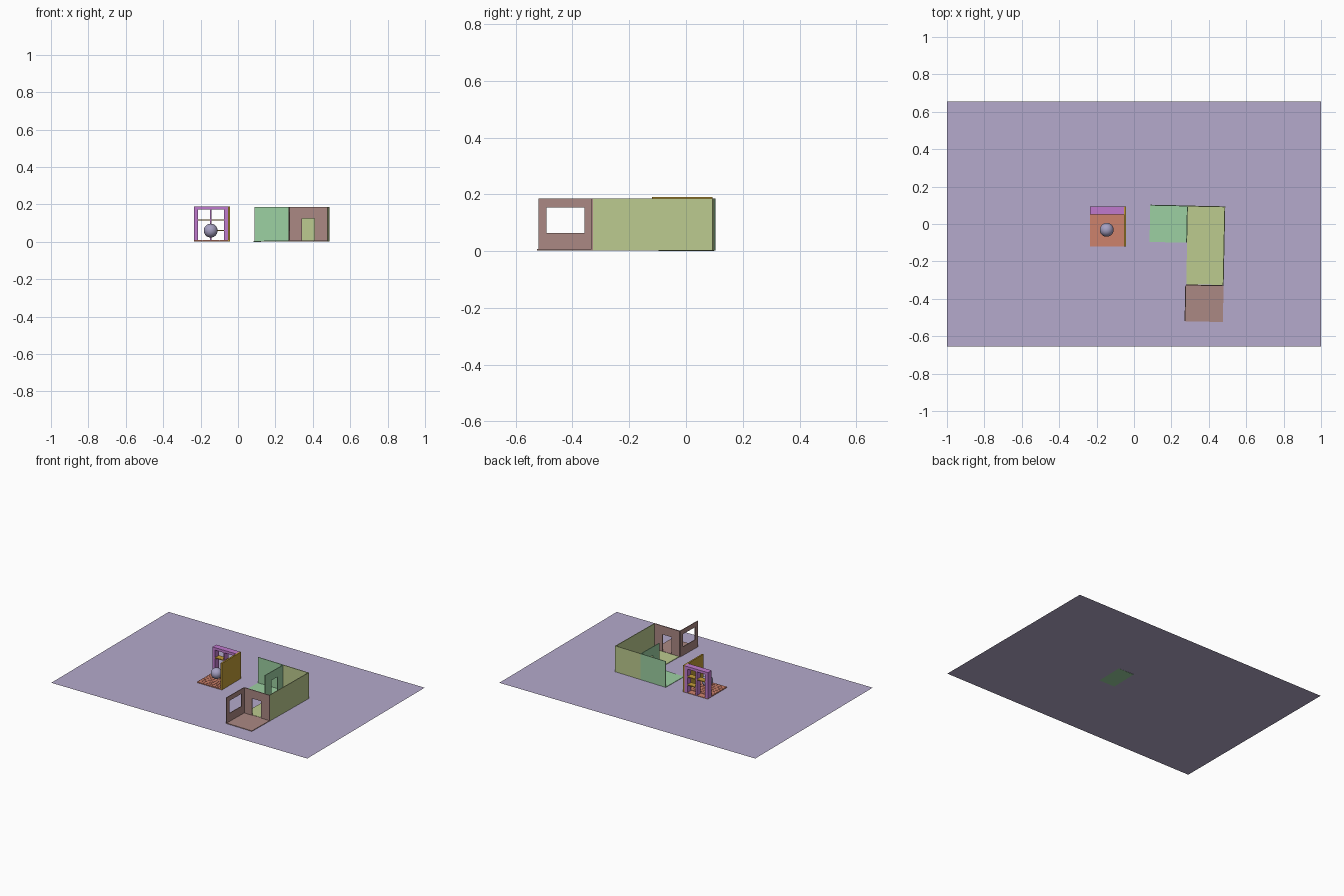
import bpy, bmesh, math
from mathutils import Matrix, Vector

if "Cube" in bpy.data.objects:
    bpy.data.objects.remove(bpy.data.objects["Cube"])


def material(name, r, g, b):
    m = bpy.data.materials.new(name)
    lin = [((c / 255 + 0.055) / 1.055) ** 2.4 for c in (r, g, b)]
    m.diffuse_color = (*lin, 1)
    m.use_nodes = True
    m.node_tree.nodes["Principled BSDF"].inputs["Base Color"].default_value = m.diffuse_color
    return m


LILAC = material("lilac ground", 181, 170, 204)
GREEN = material("soft green", 156, 208, 162)
OLIVE = material("yellow green", 188, 203, 143)
MAUVE = material("dusty mauve", 171, 136, 131)
ORANGE = material("terracotta", 206, 130, 108)
PURPLE = material("orchid purple", 192, 122, 206)
GOLD = material("gold", 194, 156, 56)
BALL = material("grey violet", 165, 160, 194)

# the right-hand rooms are turned slightly about this point
TURN = Matrix.Translation((0.283, 0, 0)) @ Matrix.Rotation(math.radians(-1.2), 4, 'Z')
STILL = Matrix.Identity(4)


def finish(bm, name, mat, matrix=STILL):
    bm.transform(matrix)
    bmesh.ops.recalc_face_normals(bm, faces=bm.faces)
    me = bpy.data.meshes.new(name)
    bm.to_mesh(me)
    bm.free()
    me.materials.append(mat)
    ob = bpy.data.objects.new(name, me)
    bpy.context.collection.objects.link(ob)
    return ob


def add_box(bm, x, y, z):
    size = (x[1] - x[0], y[1] - y[0], z[1] - z[0])
    mid = ((x[0] + x[1]) / 2, (y[0] + y[1]) / 2, (z[0] + z[1]) / 2)
    bmesh.ops.create_cube(bm, size=1, matrix=Matrix.Translation(mid) @ Matrix.Diagonal((*size, 1)))


def boxes(name, mat, items, matrix=STILL):
    bm = bmesh.new()
    for x, y, z in items:
        add_box(bm, x, y, z)
    return finish(bm, name, mat, matrix)


def wall(name, mat, axis, pos, span, door=None, window=None, top=0.186, t=0.005):
    """Thin wall along the given axis, with an optional doorway or window."""
    a, b, z0 = span[0], span[1], 0.003
    faces = [[(a, z0), (b, z0), (b, top), (a, top)]]
    if door:
        c, d, h = door
        faces = [[(a, z0), (c, z0), (c, h), (d, h), (d, z0), (b, z0), (b, top), (a, top)]]
    if window:
        c, d, e, f = window
        outer = faces[0]
        inner = [(c, e), (d, e), (d, f), (c, f)]
        faces = [[outer[i], outer[(i + 1) % 4], inner[(i + 1) % 4], inner[i]] for i in range(4)]
    bm = bmesh.new()
    made = {}

    def vert(p):
        if p not in made:
            u, z = p
            made[p] = bm.verts.new((u, pos, z) if axis == 'X' else (pos, u, z))
        return made[p]

    fs = [bm.faces.new([vert(p) for p in f]) for f in faces]
    out = bmesh.ops.extrude_face_region(bm, geom=fs, use_keep_orig=True)
    step = Vector((0, t, 0)) if axis == 'X' else Vector((t, 0, 0))
    bmesh.ops.translate(bm, vec=step, verts=[g for g in out["geom"] if isinstance(g, bmesh.types.BMVert)])
    return finish(bm, name, mat, TURN)


# ground sheet
bm = bmesh.new()
bmesh.ops.create_grid(bm, x_segments=1, y_segments=1, size=1,
                      matrix=Matrix.Translation((0, 0, 0.002)) @ Matrix.Diagonal((1, 0.655, 1, 1)))
finish(bm, "ground_sheet", LILAC)

# green room: its slab dips a little through the ground at the left
tilt = TURN @ Matrix.Translation((-0.198, 0, 0)) @ Matrix.Rotation(math.radians(-0.95), 4, 'Y')
boxes("green_floor", GREEN, [((0, 0.198), (-0.1, 0.095), (0, 0.005))], tilt)
wall("green_back_wall", GREEN, 'X', 0.094, (-0.198, 0.001))
wall("green_door_wall", GREEN, 'Y', -0.002, (-0.1, 0.094), door=(-0.033, 0.033, 0.126))

# long yellow-green corridor
boxes("corridor_floor", OLIVE, [((0.003, 0.2), (-0.322, 0.094), (0.003, 0.007))], TURN)
wall("corridor_back_wall", OLIVE, 'X', 0.0935, (0.001, 0.203))
wall("corridor_side_wall", OLIVE, 'Y', 0.198, (-0.324, 0.0935))

# mauve room
boxes("mauve_floor", MAUVE, [((0.003, 0.203), (-0.52, -0.325), (0.003, 0.007))], TURN)
wall("mauve_door_wall", MAUVE, 'X', -0.3285, (0.001, 0.203), door=(0.066, 0.134, 0.126))
wall("mauve_window_wall", MAUVE, 'Y', -0.002, (-0.52, -0.3285), window=(-0.491, -0.358, 0.064, 0.153))

# small room: floor of square tiles
items = [((-0.236, -0.053), (-0.12, 0.094), (0.003, 0.006))]
n = 8
for i in range(n):
    for j in range(n):
        x, y = -0.2355 + i * 0.182 / n, -0.1195 + j * 0.171 / n
        items.append(((x, x + 0.0215), (y, y + 0.020), (0.006, 0.009)))
boxes("tiled_floor", ORANGE, items)
boxes("gold_side_wall", GOLD, [((-0.053, -0.042), (-0.12, 0.094), (0.003, 0.19))])

# open bookcase: sides, top and centre post
depth = (0.052, 0.094)
boxes("bookcase_frame", PURPLE, [
    ((-0.236, -0.215), depth, (0.006, 0.172)),
    ((-0.076, -0.053), depth, (0.006, 0.172)),
    ((-0.236, -0.053), depth, (0.172, 0.19)),
    ((-0.151, -0.142), depth, (0.006, 0.172))])
boxes("bookcase_shelves", GOLD, [
    ((-0.215, -0.151), depth, (0.114, 0.12)),
    ((-0.142, -0.076), depth, (0.114, 0.12)),
    ((-0.142, -0.076), depth, (0.057, 0.063))])

# ball
bm = bmesh.new()
bmesh.ops.create_uvsphere(bm, u_segments=32, v_segments=16, radius=0.037,
                          matrix=Matrix.Translation((-0.146, -0.031, 0.06)))
for f in bm.faces:
    f.smooth = True
finish(bm, "ball", BALL)
